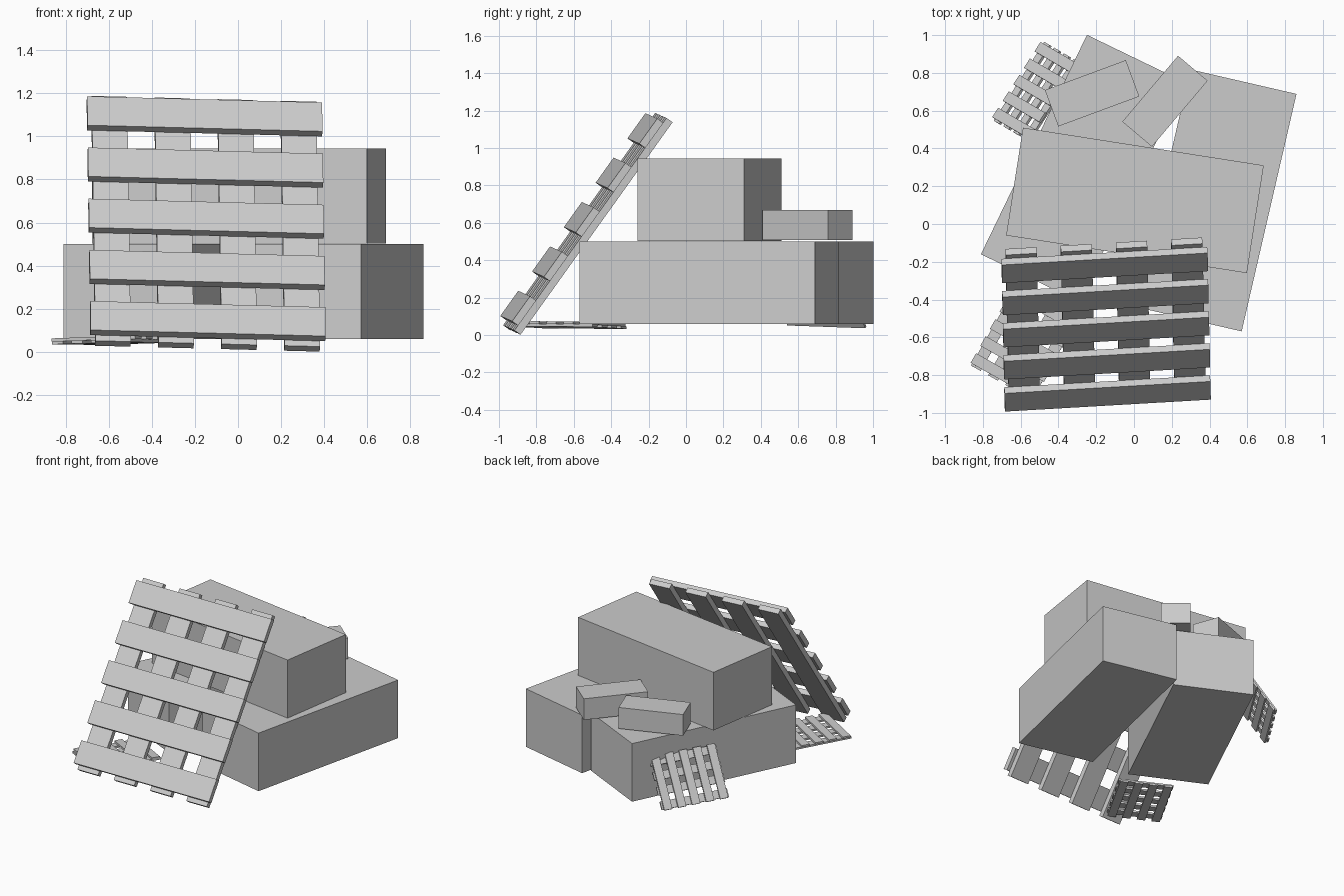
import bpy, bmesh, math
from mathutils import Vector, Matrix

if "Cube" in bpy.data.objects:
    bpy.data.objects.remove(bpy.data.objects["Cube"])


def add_block(bm, start, size):
    """Add a block spanning start .. start + size to a bmesh."""
    start, size = Vector(start), Vector(size)
    m = Matrix.Translation(start + size / 2) @ Matrix.Diagonal((*size, 1))
    bmesh.ops.create_cube(bm, size=1, matrix=m)


def finish(name, bm, matrix):
    mesh = bpy.data.meshes.new(name)
    bm.to_mesh(mesh)
    bm.free()
    obj = bpy.data.objects.new(name, mesh)
    obj.matrix_world = matrix
    bpy.context.collection.objects.link(obj)
    return obj


def crate(name, center, size, angle):
    """Plain box turned about z; center gives the middle of its base."""
    bm = bmesh.new()
    add_block(bm, (-size[0] / 2, -size[1] / 2, 0), size)
    finish(name, bm, Matrix.Translation(center) @ Matrix.Rotation(math.radians(angle), 4, 'Z'))


SLAT_L, PLANK_W, PLANK_T = 1.092, 0.165, 0.04
SLAT_STEP, RAIL_STEP, OVERHANG = 0.292, 0.293, 0.032


def pallet(name, corner, along_slat, along_rail, scale):
    """Five slats over four rails; corner is on the outer face of the slats."""
    x = Vector(along_slat).normalized()
    n = x.cross(Vector(along_rail)).normalized()
    y = n.cross(x)
    bm = bmesh.new()
    for i in range(5):
        add_block(bm, (0, i * SLAT_STEP, -PLANK_T), (SLAT_L, PLANK_W, PLANK_T))
    rail_l = 4 * SLAT_STEP + PLANK_W + 2 * OVERHANG
    for i in range(4):
        add_block(bm, (0.024 + i * RAIL_STEP, -OVERHANG, -2 * PLANK_T), (PLANK_W, rail_l, PLANK_T))
    rot = Matrix((x, y, n)).transposed().to_4x4()
    finish(name, bm, Matrix.Translation(corner) @ rot @ Matrix.Scale(scale, 4))


# Large crates: two on the bottom, one stacked on top
BIG = (1.29, 0.577, 0.44)
crate("right_crate", (0.434, 0.125, 0.06), BIG, 77)
crate("left_crate", (-0.27, 0.295, 0.06), BIG, 64.2)
crate("upper_crate", (0.005, 0.125, 0.503), BIG, -8.9)

# Small boxes lying on the lower crates
SMALL = (0.457, 0.205, 0.16)
crate("small_box_left", (-0.222, 0.692, 0.508), SMALL, 20.3)
crate("small_box_right", (0.164, 0.65, 0.508), SMALL, 49.8)

# Large pallet leaning on the stack, and two small ones on the left
pallet("large_pallet", (-0.683, -0.993, 0.102), (0.998, 0.058, -0.026), (-0.014, 0.582, 0.813), 1)
pallet("small_leaning_pallet", (-0.751, 0.566, 0.06), (0.496, -0.29, 0.819), (0.534, 0.845, -0.042), 0.355)
pallet("small_flat_pallet", (-0.865, -0.735, 0.063), (0.87, -0.493, 0.03), (0.493, 0.87, -0.005), 0.355)
